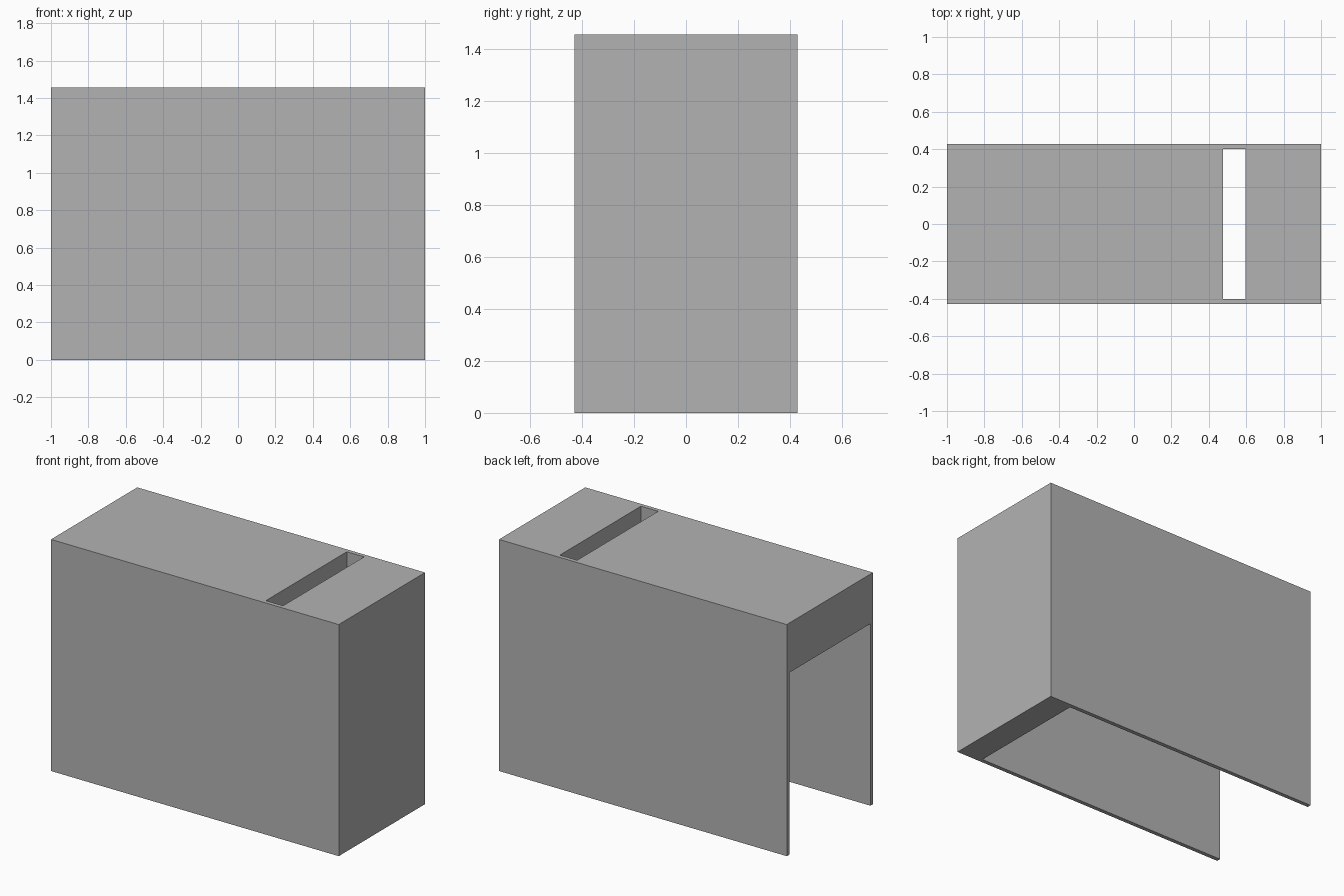
import bpy
import bmesh

cube = bpy.data.objects.get("Cube")
if cube:
    bpy.data.objects.remove(cube, do_unlink=True)

LENGTH, DEPTH, HEIGHT = 2.0, 0.856, 1.455
INNER = 0.402           # half depth between the side panels
CEILING = 1.143         # underside of the thick top
END_WALL = 0.83         # inner face of the closed end
SLOT = (0.475, 0.595)   # slot through the top

grey = bpy.data.materials.new("plain grey")
grey.use_nodes = True
colour = (0.45, 0.45, 0.45, 1)
grey.diffuse_color = colour
grey.node_tree.nodes["Principled BSDF"].inputs["Base Color"].default_value = colour


def extrude_profile(name, profile, half_depth):
    """Extrude an x-z outline evenly about y = 0."""
    bm = bmesh.new()
    face = bm.faces.new([bm.verts.new((x, -half_depth, z)) for x, z in profile])
    moved = bmesh.ops.extrude_face_region(bm, geom=[face])["geom"]
    verts = [v for v in moved if isinstance(v, bmesh.types.BMVert)]
    bmesh.ops.translate(bm, verts=verts, vec=(0, 2 * half_depth, 0))
    bmesh.ops.recalc_face_normals(bm, faces=bm.faces)
    mesh = bpy.data.meshes.new(name)
    bm.to_mesh(mesh)
    bm.free()
    mesh.materials.append(grey)
    obj = bpy.data.objects.new(name, mesh)
    bpy.context.collection.objects.link(obj)
    return obj


# Outer block
end = LENGTH / 2
body = extrude_profile("housing", [(-end, 0), (end, 0), (end, HEIGHT), (-end, HEIGHT)], DEPTH / 2)

# Cavity open at the bottom and one end, joined to the top slot
cutter = extrude_profile("cavity_cutter", [
    (-end - 0.2, -0.2), (END_WALL, -0.2), (END_WALL, CEILING),
    (SLOT[1], CEILING), (SLOT[1], HEIGHT + 0.2),
    (SLOT[0], HEIGHT + 0.2), (SLOT[0], CEILING), (-end - 0.2, CEILING)], INNER)
cutter.hide_render = True

cut = body.modifiers.new("cavity", "BOOLEAN")
cut.operation = "DIFFERENCE"
cut.solver = "EXACT"
cut.object = cutter

# Apply the cut and drop the helper
bpy.context.view_layer.objects.active = body
body.select_set(True)
bpy.ops.object.modifier_apply(modifier=cut.name)
bpy.data.objects.remove(cutter, do_unlink=True)
